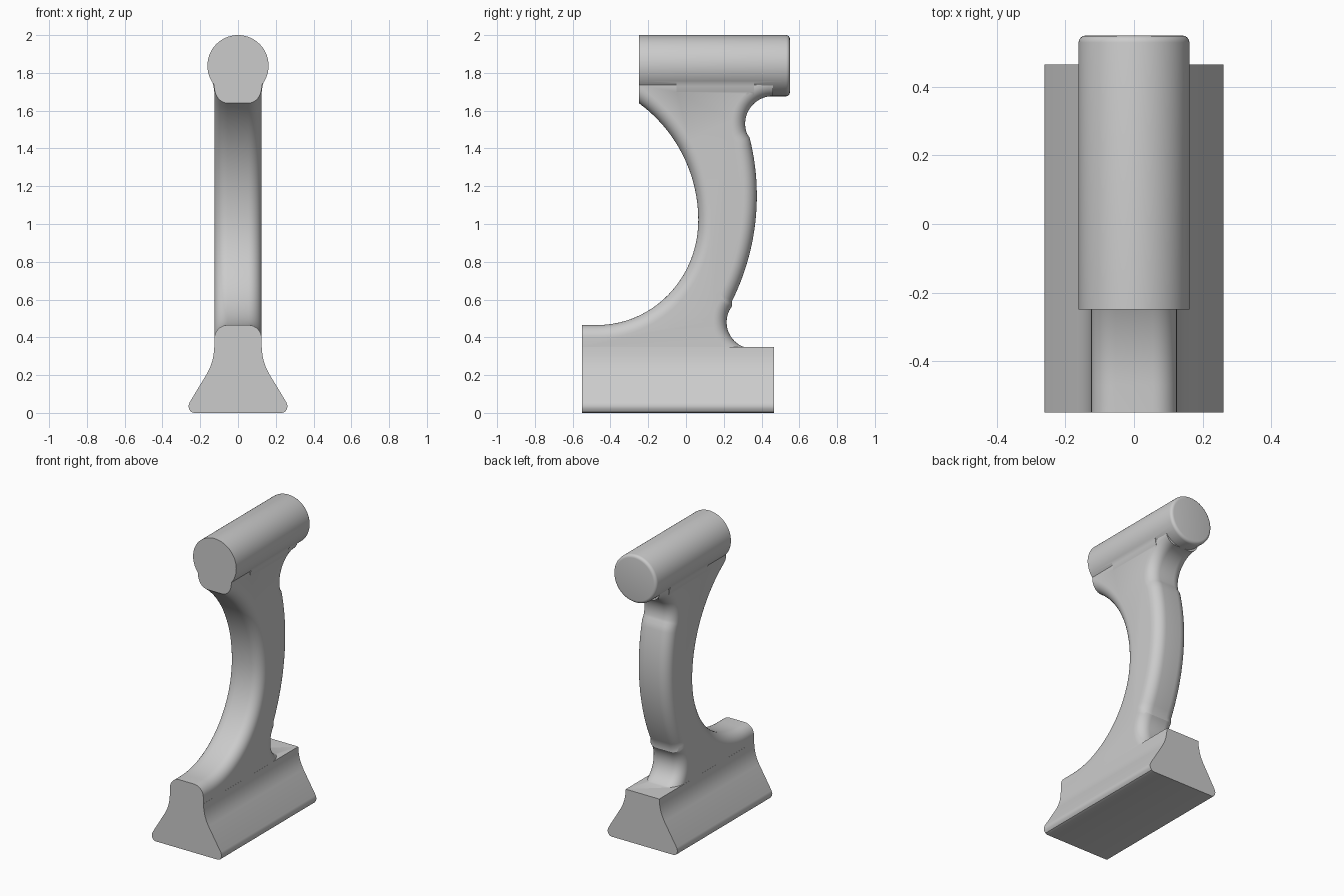
import bpy, bmesh
from math import sin, cos, pi, radians, hypot

if "Cube" in bpy.data.objects:
    bpy.data.objects.remove(bpy.data.objects["Cube"])


def loft(name, rings):
    """Closed solid through rings that share a point count."""
    bm = bmesh.new()
    rows = [[bm.verts.new(p) for p in ring] for ring in rings]
    n = len(rows[0])
    for a, b in zip(rows, rows[1:]):
        for i in range(n):
            j = (i + 1) % n
            bm.faces.new((a[i], a[j], b[j], b[i]))
    bm.faces.new(rows[0])
    bm.faces.new(rows[-1])
    bmesh.ops.recalc_face_normals(bm, faces=bm.faces)
    mesh = bpy.data.meshes.new(name)
    bm.to_mesh(mesh)
    bm.free()
    ob = bpy.data.objects.new(name, mesh)
    bpy.context.collection.objects.link(ob)
    return ob


def prism(name, half, y0, y1):
    """Mirror a half profile (x, z) and extrude it along y."""
    prof = half + [(-x, z) for x, z in reversed(half)]
    return loft(name, [[(x, y, z) for x, z in prof] for y in (y0, y1)])


def arc(cy, cz, ry, rz, a0, a1, n, side=1):
    """Points (y, z) with the unit direction pointing into the material."""
    out = []
    for i in range(n + 1):
        t = radians(a0 + (a1 - a0) * i / n)
        ny, nz = cos(t) / ry, sin(t) / rz
        m = hypot(ny, nz) * side
        out.append((cy + ry * cos(t), cz + rz * sin(t), ny / m, nz / m))
    return out


# Flared base rail
base = prism("base", [(0.235, 0), (0.25, 0.006), (0.26, 0.021), (0.262, 0.038),
                      (0.256, 0.056), (0.163, 0.21), (0.147, 0.242), (0.136, 0.275),
                      (0.129, 0.31), (0.1255, 0.35)], -0.55, 0.466)

# Curved web: side profile with rounded front and back edges
prof = [(-0.55, 0.465, 0, -1)]
prof += arc(-0.47, 1.02, 0.535, 0.555, -90, 0, 28)
prof += arc(-0.703, 1.02, 0.768, 0.768, 2, 53.8, 20)
prof[-1] = (-0.25, 1.64, 0, 1.24)
prof += [(-0.25, 1.8, 0, 0), (0.46, 1.8, 0, 0)]
prof += arc(0.46, 1.53, 0.147, 0.147, 90, 200, 18)
prof += arc(-0.875, 1.15, 1.25, 1.25, 14.2, -26.4, 24, -1)
prof += arc(0.355, 0.48, 0.14, 0.14, 142, 250, 18)
prof += [(0.31, 0.22, 0, 0), (-0.55, 0.22, 0, 0)]
HALF, R, STEPS = 0.125, 0.07, 8
angles = [i * pi / 2 / STEPS for i in range(STEPS + 1)]
stations = [(HALF - R + R * sin(t), R * (1 - cos(t))) for t in angles]
stations = [(-x, d) for x, d in reversed(stations)] + stations
web = loft("web", [[(x, y + dy * d, z + dz * d) for y, z, dy, dz in prof]
                   for x, d in stations])

# Round top bar with a softened back edge
rings = [(-0.25, 0.162)] + [(0.53 + 0.02 * sin(t), 0.142 + 0.02 * cos(t))
                            for t in angles[::2]]
bar = loft("top_bar", [[(r * cos(i * pi / 36), y, 1.838 + r * sin(i * pi / 36))
                        for i in range(72)] for y, r in rings])

# Small flare blending the web into the bar
flare = prism("flare", [(0.12, 1.69), (0.1255, 1.7), (0.13, 1.73), (0.137, 1.755),
                        (0.147, 1.774)], -0.05, 0.36)

# Fuse the parts into one solid
bpy.context.view_layer.objects.active = base
for part in (web, bar, flare):
    mod = base.modifiers.new("fuse", 'BOOLEAN')
    mod.operation = 'UNION'
    mod.solver = 'EXACT'
    mod.object = part
    bpy.ops.object.modifier_apply(modifier=mod.name)
    bpy.data.objects.remove(part)
base.name = "support_bracket"
bpy.ops.object.select_all(action='DESELECT')
base.select_set(True)
bpy.ops.object.shade_smooth_by_angle(angle=radians(30))
